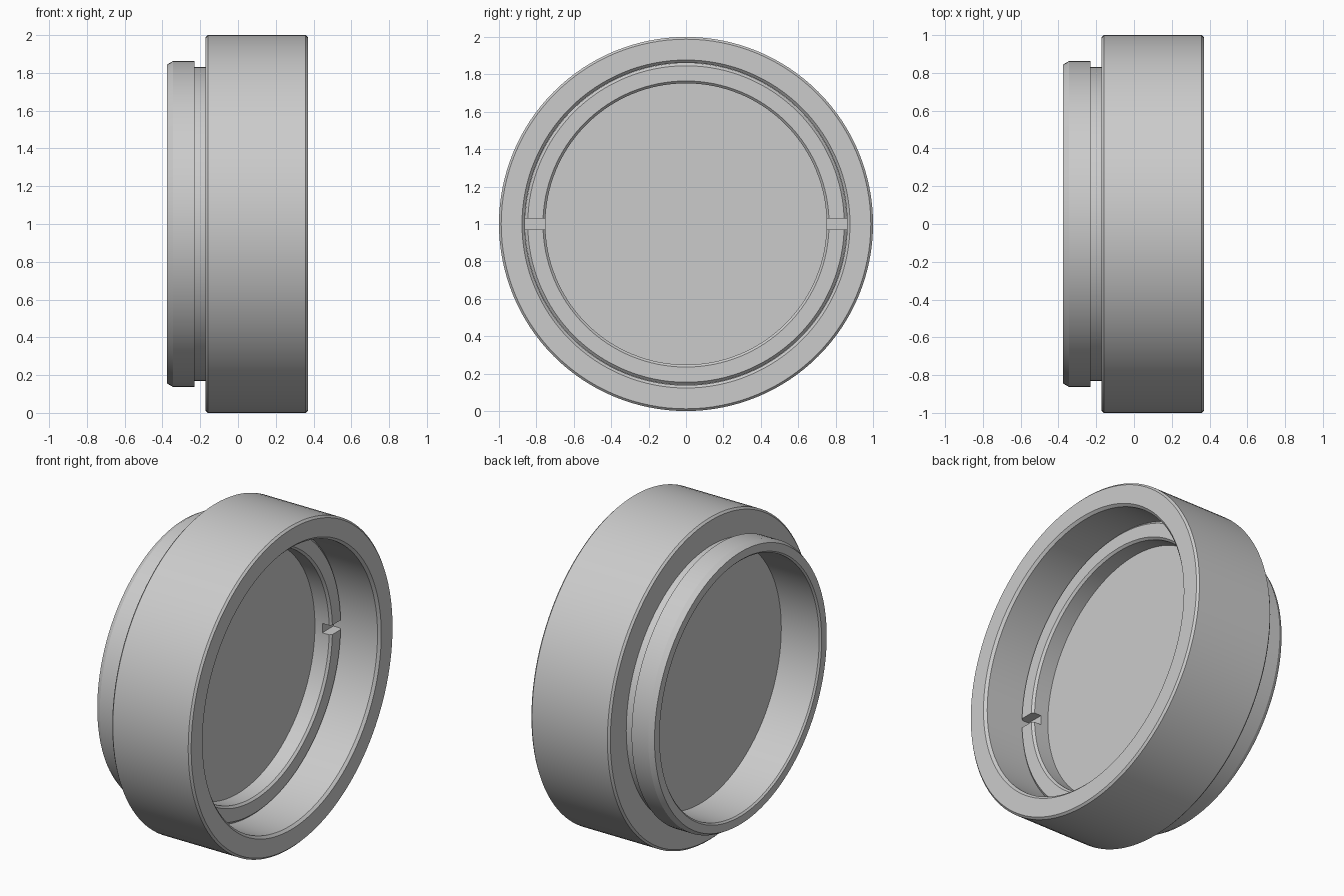
import bpy, bmesh, math

old = bpy.data.objects.get("Cube")
if old:
    bpy.data.objects.remove(old, do_unlink=True)

SEGMENTS = 128
CENTRE_Z = 1.0

grey = bpy.data.materials.new("plain grey")
grey.use_nodes = True
grey.diffuse_color = (0.6, 0.6, 0.6, 1)
grey.node_tree.nodes["Principled BSDF"].inputs["Base Color"].default_value = (0.6, 0.6, 0.6, 1)


def finish(bm, name):
    bmesh.ops.recalc_face_normals(bm, faces=bm.faces[:])
    mesh = bpy.data.meshes.new(name)
    bm.to_mesh(mesh)
    bm.free()
    mesh.materials.append(grey)
    obj = bpy.data.objects.new(name, mesh)
    bpy.context.collection.objects.link(obj)
    return obj


def activate(obj):
    bpy.ops.object.select_all(action='DESELECT')
    obj.select_set(True)
    bpy.context.view_layer.objects.active = obj


def smooth(obj):
    activate(obj)
    bpy.ops.object.shade_smooth_by_angle(angle=math.radians(20))


def lathe(name, profile):
    """Turn a closed (x, radius) profile around the horizontal x axis."""
    bm = bmesh.new()
    rings = []
    for k in range(SEGMENTS):
        a = 2 * math.pi * k / SEGMENTS
        rings.append([bm.verts.new((x, r * math.cos(a), CENTRE_Z + r * math.sin(a)))
                      for x, r in profile])
    n = len(profile)
    for k in range(SEGMENTS):
        p, q = rings[k], rings[(k + 1) % SEGMENTS]
        for i in range(n):
            j = (i + 1) % n
            bm.faces.new((p[i], p[j], q[j], q[i]))
    return finish(bm, name)


def disc(name, x0, x1, radius):
    """Solid cylinder along x."""
    bm = bmesh.new()
    bmesh.ops.create_cone(bm, cap_ends=True, segments=SEGMENTS,
                          radius1=radius, radius2=radius, depth=x1 - x0)
    for v in bm.verts:
        x, y, z = v.co
        v.co = (z + (x0 + x1) / 2, y, x + CENTRE_Z)
    return finish(bm, name)


# Housing: wide barrel, narrow neck, chamfered rear lip and stepped bore
housing = lathe("housing", [
    (-0.375, 0.795), (-0.375, 0.845), (-0.345, 0.862), (-0.23, 0.862),
    (-0.23, 0.832), (-0.172, 0.832), (-0.172, 0.988), (-0.16, 1.0),
    (0.358, 1.0), (0.37, 0.988), (0.37, 0.877), (0.355, 0.862),
    (0.0, 0.862), (0.0, 0.785), (-0.365, 0.785),
])
smooth(housing)

# Glass pane, its rim seated in the housing
glass = disc("glass", -0.105, 0.002, 0.80)
smooth(glass)

# Retaining ring with chamfered edges
ring = lathe("retaining_ring", [
    (0.0, 0.752), (0.10, 0.752), (0.113, 0.765),
    (0.113, 0.846), (0.098, 0.861), (0.0, 0.861),
])

# Two spanner notches, cut on opposite sides of the ring
for side in (-1, 1):
    bm = bmesh.new()
    bmesh.ops.create_cube(bm, size=1)
    for v in bm.verts:
        v.co = (v.co.x * 0.12 + 0.113, v.co.y * 0.3 + side * 0.80, v.co.z * 0.058 + CENTRE_Z)
    cutter = finish(bm, "notch_cutter")
    cutter.hide_render = True
    activate(ring)
    mod = ring.modifiers.new("notch", 'BOOLEAN')
    mod.operation = 'DIFFERENCE'
    mod.solver = 'EXACT'
    mod.object = cutter
    bpy.ops.object.modifier_apply(modifier=mod.name)
    bpy.data.objects.remove(cutter, do_unlink=True)
smooth(ring)
